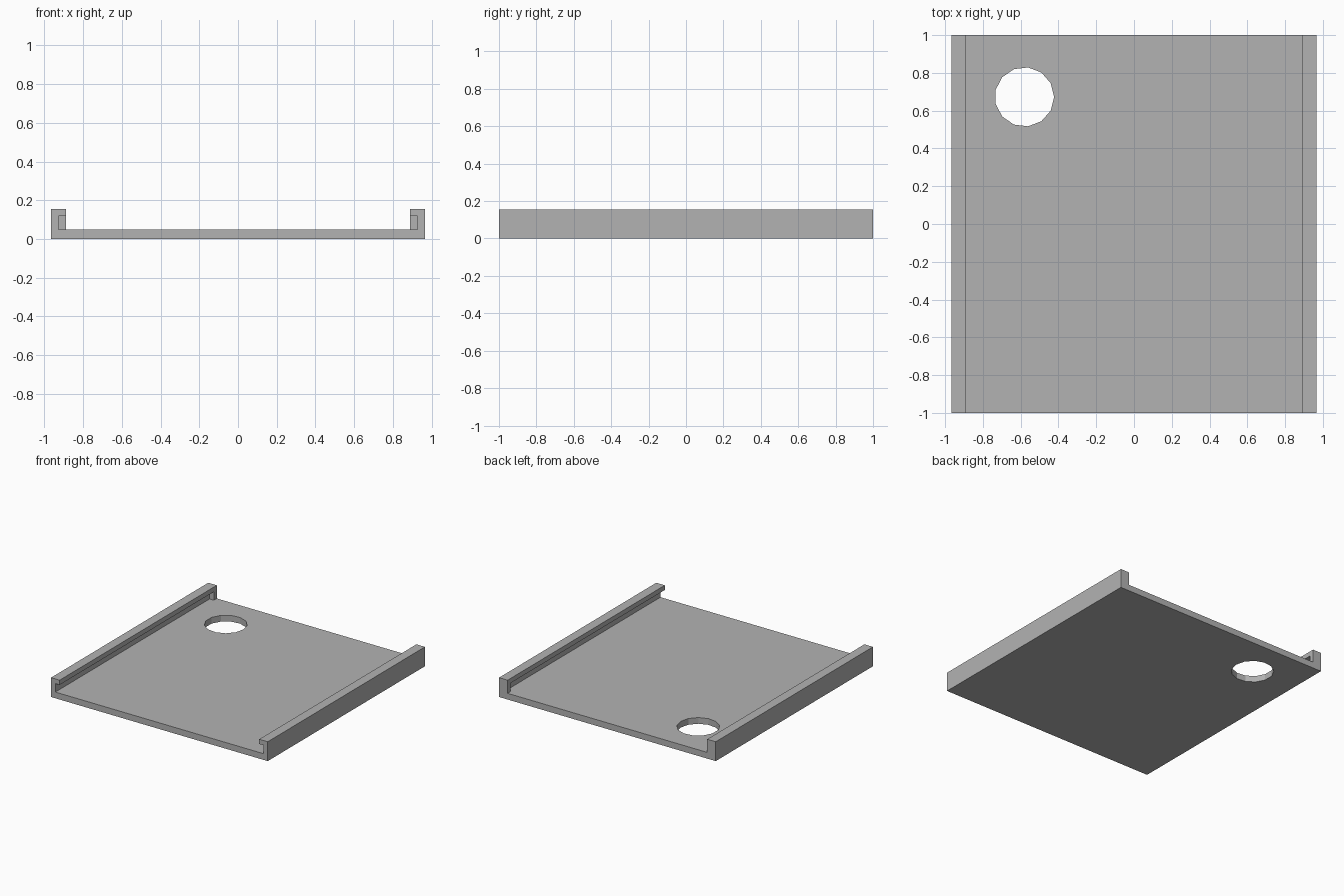
import bpy
import bmesh
import math
from mathutils import Matrix, Vector

if "Cube" in bpy.data.objects:
    bpy.data.objects.remove(bpy.data.objects["Cube"], do_unlink=True)

# Main dimensions
HALF_W, HALF_L = 0.965, 1.0
WALL = 0.038
FLOOR, LIP, TOP = 0.05, 0.118, 0.156
GROOVE = HALF_W - WALL
INNER = HALF_W - 2 * WALL

grey = bpy.data.materials.new("plain grey")
grey.use_nodes = True
grey.diffuse_color = (0.45, 0.45, 0.45, 1)
grey.node_tree.nodes["Principled BSDF"].inputs["Base Color"].default_value = grey.diffuse_color


def make_object(name, bm):
    bmesh.ops.recalc_face_normals(bm, faces=bm.faces)
    mesh = bpy.data.meshes.new(name)
    bm.to_mesh(mesh)
    bm.free()
    mesh.materials.append(grey)
    obj = bpy.data.objects.new(name, mesh)
    bpy.context.collection.objects.link(obj)
    return obj


def extrude_profile(name, points, y0, y1):
    """Extrude an x-z outline along y."""
    bm = bmesh.new()
    face = bm.faces.new([bm.verts.new((x, y0, z)) for x, z in points])
    new = bmesh.ops.extrude_face_region(bm, geom=[face])["geom"]
    verts = [v for v in new if isinstance(v, bmesh.types.BMVert)]
    bmesh.ops.translate(bm, verts=verts, vec=Vector((0, y1 - y0, 0)))
    return make_object(name, bm)


# Tray: floor with two side walls whose lips overhang a groove
half = [(HALF_W, 0), (HALF_W, TOP), (INNER, TOP), (INNER, LIP),
        (GROOVE, LIP), (GROOVE, FLOOR)]
outline = half + [(-x, z) for x, z in reversed(half)]
tray = extrude_profile("sliding_tray", outline, -HALF_L, HALF_L)

# Thirteen-sided hole through the floor
bm = bmesh.new()
bmesh.ops.create_circle(bm, cap_ends=True, segments=13, radius=0.157)
rim = min(bm.verts, key=lambda v: abs(math.atan2(v.co.y, v.co.x)))
turn = Matrix.Rotation(-math.atan2(rim.co.y, rim.co.x), 4, "Z")
bmesh.ops.transform(bm, matrix=Matrix.Translation((-0.58, 0.673, -0.1)) @ turn, verts=bm.verts)
new = bmesh.ops.extrude_face_region(bm, geom=bm.faces[:])["geom"]
bmesh.ops.translate(bm, verts=[v for v in new if isinstance(v, bmesh.types.BMVert)],
                    vec=Vector((0, 0, 0.3)))
cutter = make_object("hole_cutter", bm)
cutter.hide_render = True

cut = tray.modifiers.new("finger hole", "BOOLEAN")
cut.operation = "DIFFERENCE"
cut.solver = "EXACT"
cut.object = cutter
bpy.context.view_layer.objects.active = tray
bpy.ops.object.modifier_apply(modifier=cut.name)
bpy.data.objects.remove(cutter, do_unlink=True)

# Stops closing the grooves at the back
for side, sign in (("left", 1), ("right", -1)):
    block = [(sign * x, z) for x, z in
             ((INNER, FLOOR), (GROOVE, FLOOR), (GROOVE, LIP), (INNER, LIP))]
    extrude_profile(side + "_groove_stop", block, HALF_L - WALL, HALF_L)
